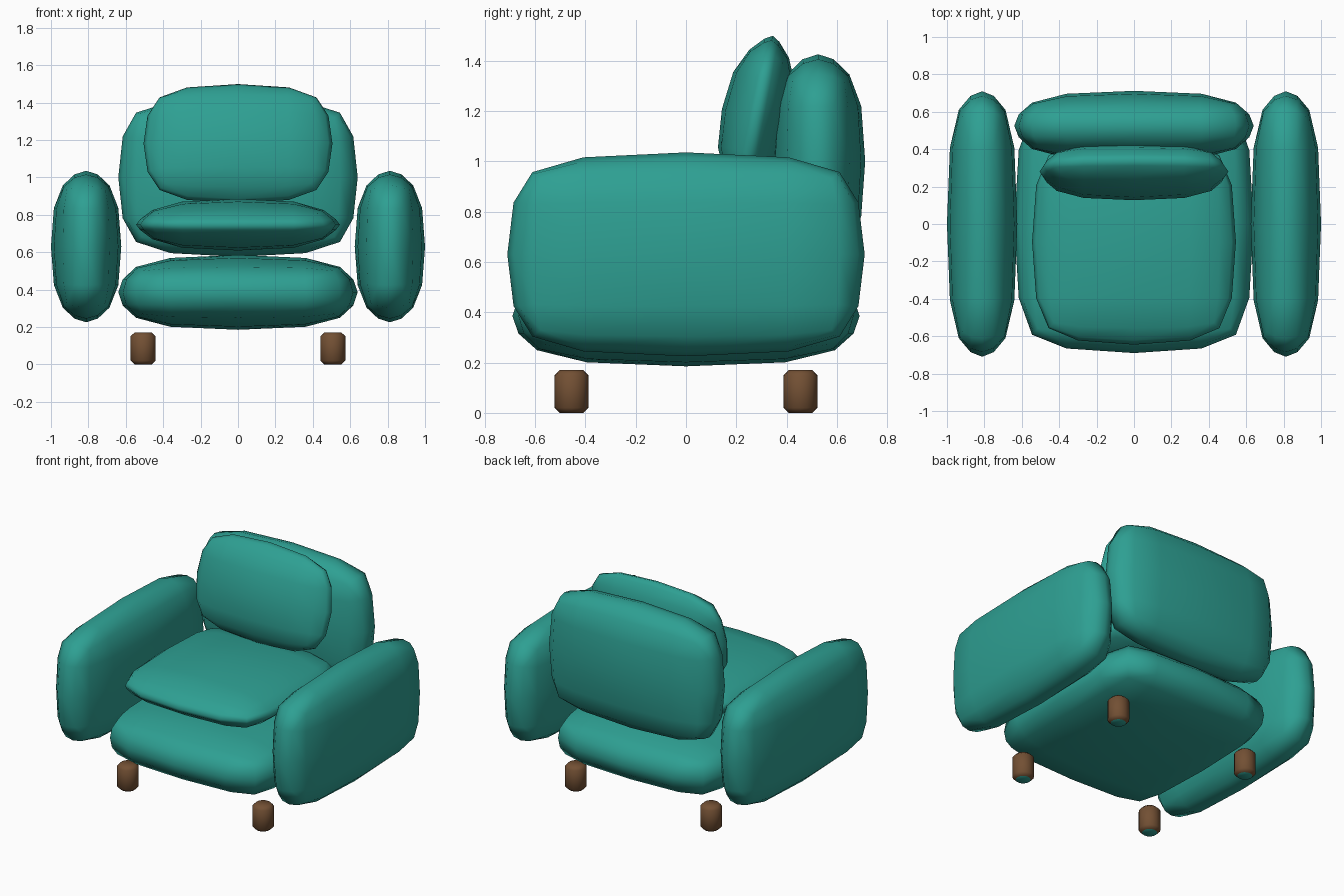
import bpy, bmesh, math

cube = bpy.data.objects.get("Cube")
if cube:
    bpy.data.objects.remove(cube, do_unlink=True)


def material(name, rgb):
    m = bpy.data.materials.new(name)
    m.use_nodes = True
    color = (*rgb, 1)
    m.diffuse_color = color
    m.node_tree.nodes["Principled BSDF"].inputs["Base Color"].default_value = color
    return m


teal = material("teal_fabric", (0.027, 0.35, 0.29))
brown = material("brown_wood", (0.17, 0.08, 0.034))


def add_object(name, bm, location, materials, tilt=0):
    mesh = bpy.data.meshes.new(name)
    bmesh.ops.recalc_face_normals(bm, faces=bm.faces)
    bm.to_mesh(mesh)
    bm.free()
    obj = bpy.data.objects.new(name, mesh)
    bpy.context.collection.objects.link(obj)
    obj.location = location
    obj.rotation_euler.x = math.radians(tilt)
    for m in materials:
        mesh.materials.append(m)
    bpy.ops.object.select_all(action="DESELECT")
    obj.select_set(True)
    bpy.context.view_layer.objects.active = obj
    return obj


def cushion(name, half, center, tilt=0):
    """Chamfered box, softened by one level of subdivision."""
    bm = bmesh.new()
    bmesh.ops.create_cube(bm, size=2)
    bmesh.ops.bevel(bm, geom=bm.edges[:], offset=0.5, segments=1,
                    affect="EDGES", profile=0.5)
    # longer sides get a wider chamfer
    for v in bm.verts:
        for i, h in enumerate(half):
            inset = 0 if abs(v.co[i]) > 0.9 else 0.1 + 0.14 * h
            v.co[i] = math.copysign(h - inset, v.co[i])
    obj = add_object(name, bm, center, [teal], tilt)
    sub = obj.modifiers.new("soften", "SUBSURF")
    sub.levels = sub.render_levels = 1
    sub.use_limit_surface = False
    bpy.ops.object.modifier_apply(modifier=sub.name)
    bpy.ops.object.shade_smooth()
    # keep the broad faces looking flat
    obj.modifiers.new("flat_panels", "WEIGHTED_NORMAL")


def leg(name, x, y):
    """Round foot with chamfered rims and a fabric pad underneath."""
    bm = bmesh.new()
    bmesh.ops.create_cone(bm, cap_ends=True, segments=16, radius1=0.067,
                          radius2=0.067, depth=0.17)
    rims = [e for e in bm.edges if abs(e.verts[0].co.z - e.verts[1].co.z) < 0.01]
    bmesh.ops.bevel(bm, geom=rims, offset=0.02, segments=1,
                    affect="EDGES", profile=0.5)
    bm.normal_update()
    for f in bm.faces:
        f.material_index = 1 if f.normal.z < -0.9 else 0
    add_object(name, bm, (x, y, 0.085), [brown, teal])
    bpy.ops.object.shade_smooth_by_angle(angle=math.radians(50))


# Upholstery
cushion("seat_base", (0.64, 0.69, 0.2), (0, 0, 0.385))
cushion("seat_cushion", (0.545, 0.55, 0.138), (0, -0.095, 0.747))
cushion("backrest", (0.64, 0.187, 0.425), (0, 0.525, 1.0))
cushion("back_cushion", (0.505, 0.14, 0.325), (0, 0.28, 1.18), tilt=-11.5)

# Arms and legs on both sides
for side, sx in (("left", 1), ("right", -1)):
    cushion(side + "_arm", (0.188, 0.71, 0.405), (sx * 0.812, 0, 0.63))
    for end, sy in (("front", -1), ("back", 1)):
        leg(end + "_" + side + "_leg", sx * 0.507, sy * 0.455)
